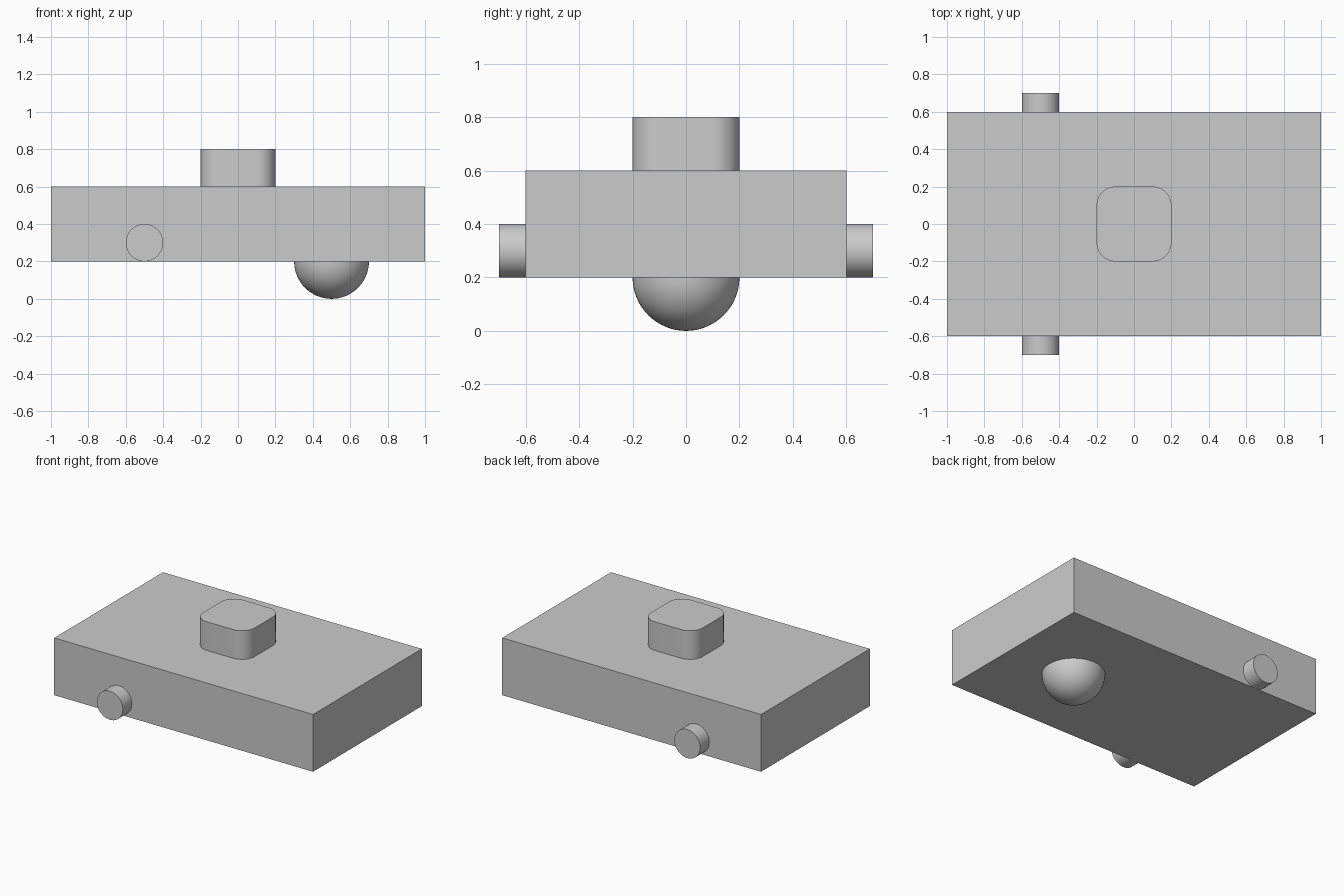
import bpy
import bmesh
from mathutils import Matrix, Vector

old = bpy.data.objects.get("Cube")
if old:
    bpy.data.objects.remove(old, do_unlink=True)

grey = bpy.data.materials.new("light grey")
grey.use_nodes = True
colour = (0.6, 0.6, 0.6, 1)
grey.diffuse_color = colour
grey.node_tree.nodes["Principled BSDF"].inputs["Base Color"].default_value = colour


def make_object(name, bm, smooth=False):
    bmesh.ops.recalc_face_normals(bm, faces=bm.faces)
    mesh = bpy.data.meshes.new(name)
    bm.to_mesh(mesh)
    bm.free()
    mesh.materials.append(grey)
    obj = bpy.data.objects.new(name, mesh)
    bpy.context.collection.objects.link(obj)
    if smooth:
        bpy.ops.object.select_all(action="DESELECT")
        obj.select_set(True)
        bpy.context.view_layer.objects.active = obj
        bpy.ops.object.shade_smooth_by_angle()
    return obj


def box(size, centre):
    bm = bmesh.new()
    bmesh.ops.create_cube(bm, size=1)
    bmesh.ops.scale(bm, vec=size, verts=bm.verts)
    bmesh.ops.translate(bm, vec=centre, verts=bm.verts)
    return bm


# Main slab
make_object("body", box((2, 1.2, 0.4), (0, 0, 0.4)))

# Top block with rounded upright edges
bm = box((0.4, 0.4, 0.2), (0, 0, 0.7))
upright = [e for e in bm.edges if abs(e.verts[0].co.z - e.verts[1].co.z) > 0.1]
bmesh.ops.bevel(bm, geom=upright, offset=0.1, segments=12, profile=0.5, affect="EDGES")
make_object("top_block", bm, smooth=True)

# Round pegs on the front and back
for name, side in (("front_peg", -1), ("back_peg", 1)):
    bm = bmesh.new()
    place = Matrix.Translation((-0.5, side * 0.65, 0.3)) @ Matrix.Rotation(1.5707963, 4, "X")
    bmesh.ops.create_cone(bm, cap_ends=True, segments=64, radius1=0.1, radius2=0.1,
                          depth=0.1, matrix=place)
    make_object(name, bm, smooth=True)

# Half dome hanging under the slab
bm = bmesh.new()
bmesh.ops.create_uvsphere(bm, u_segments=64, v_segments=32, radius=0.2)
bmesh.ops.bisect_plane(bm, geom=bm.verts[:] + bm.edges[:] + bm.faces[:], dist=0.0001,
                       plane_co=(0, 0, 0), plane_no=(0, 0, 1), clear_outer=True)
bmesh.ops.holes_fill(bm, edges=[e for e in bm.edges if e.is_boundary])
bmesh.ops.translate(bm, vec=Vector((0.5, 0, 0.2)), verts=bm.verts)
make_object("bottom_dome", bm, smooth=True)
